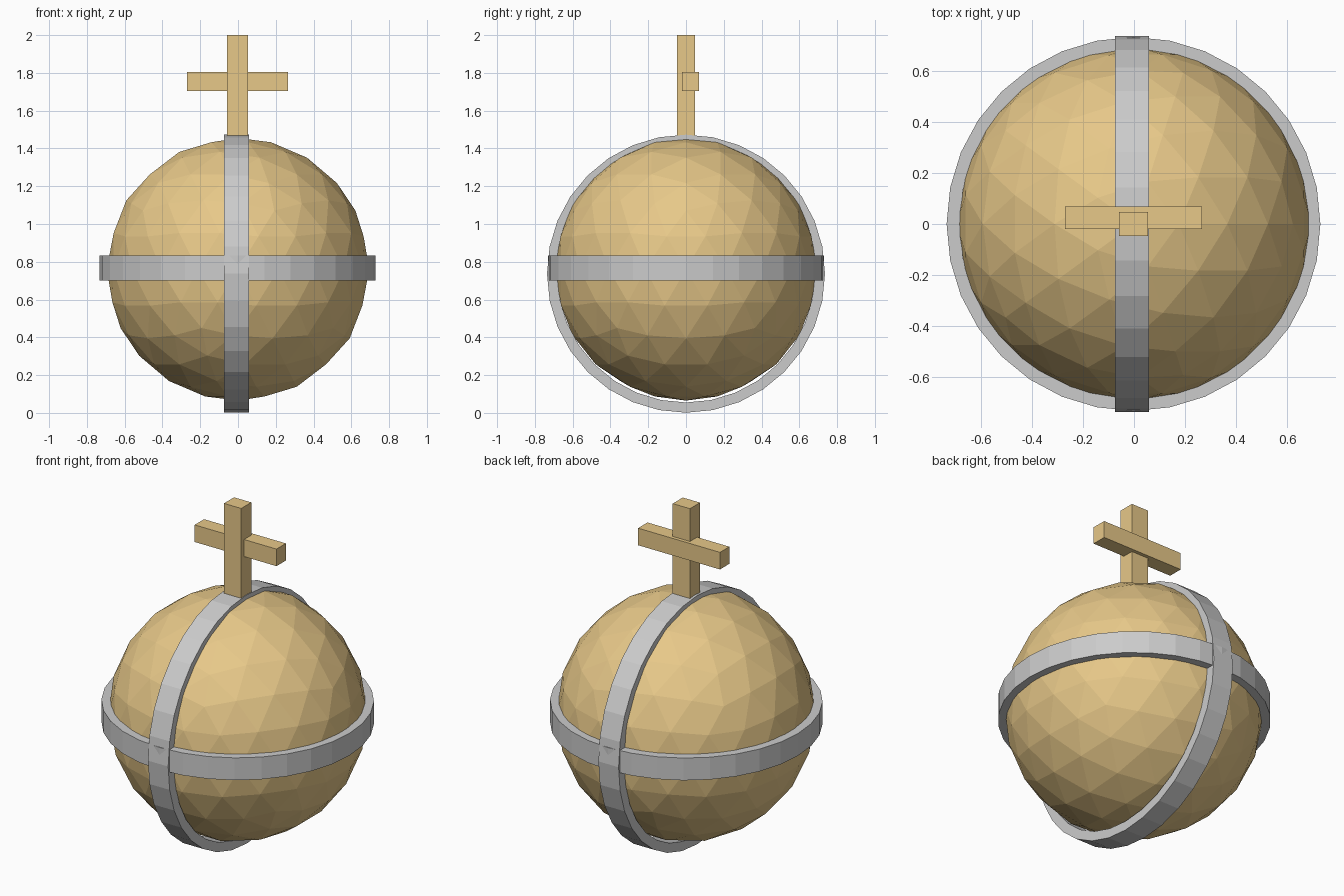
import bpy, bmesh
from math import sin, cos, pi
from mathutils import Matrix, Vector

if "Cube" in bpy.data.objects:
    bpy.data.objects.remove(bpy.data.objects["Cube"])

gold = bpy.data.materials.new("gold")
gold.diffuse_color = (0.8, 0.58, 0.25, 1)
gold.use_nodes = True
gold.node_tree.nodes["Principled BSDF"].inputs["Base Color"].default_value = gold.diffuse_color


def add_object(name, bm, mat=None):
    bmesh.ops.recalc_face_normals(bm, faces=bm.faces)
    mesh = bpy.data.meshes.new(name)
    bm.to_mesh(mesh)
    bm.free()
    obj = bpy.data.objects.new(name, mesh)
    bpy.context.collection.objects.link(obj)
    if mat:
        mesh.materials.append(mat)
    return obj


def box(name, lo, hi):
    lo, hi = Vector(lo), Vector(hi)
    bm = bmesh.new()
    bmesh.ops.create_cube(bm, size=1, matrix=Matrix.Translation((lo + hi) / 2)
                          @ Matrix.Diagonal((*(hi - lo), 1)))
    add_object(name, bm, gold)


def band(name, outer, inner, width, matrix, sides=32):
    bm = bmesh.new()
    h = width / 2
    profile = [(outer, -h), (outer, h), (inner, h), (inner, -h)]
    loops = []
    for i in range(sides):
        a = 2 * pi * i / sides
        loops.append([bm.verts.new((r * cos(a), r * sin(a), z)) for r, z in profile])
    for i in range(sides):
        p, q = loops[i], loops[(i + 1) % sides]
        for j in range(4):
            k = (j + 1) % 4
            bm.faces.new((p[j], q[j], q[k], p[k]))
    bm.transform(matrix)
    add_object(name, bm)


# Faceted globe
bm = bmesh.new()
bmesh.ops.create_icosphere(bm, subdivisions=3, radius=0.695,
                           matrix=Matrix.Translation((0, 0, 0.76)))
add_object("globe", bm, gold)

# Bands around the globe
band("equator_band", 0.731, 0.68, 0.132, Matrix.Translation((-0.002, 0, 0.766)))
band("upright_band", 0.736, 0.682, 0.132,
     Matrix.Translation((-0.008, 0, 0.737)) @ Matrix.Rotation(pi / 2, 4, 'Y'))

# Cross on top
box("cross_post", (-0.059, -0.047, 1.41), (0.054, 0.047, 2.0))
box("cross_bar", (-0.27, -0.02, 1.705), (0.266, 0.068, 1.806))
